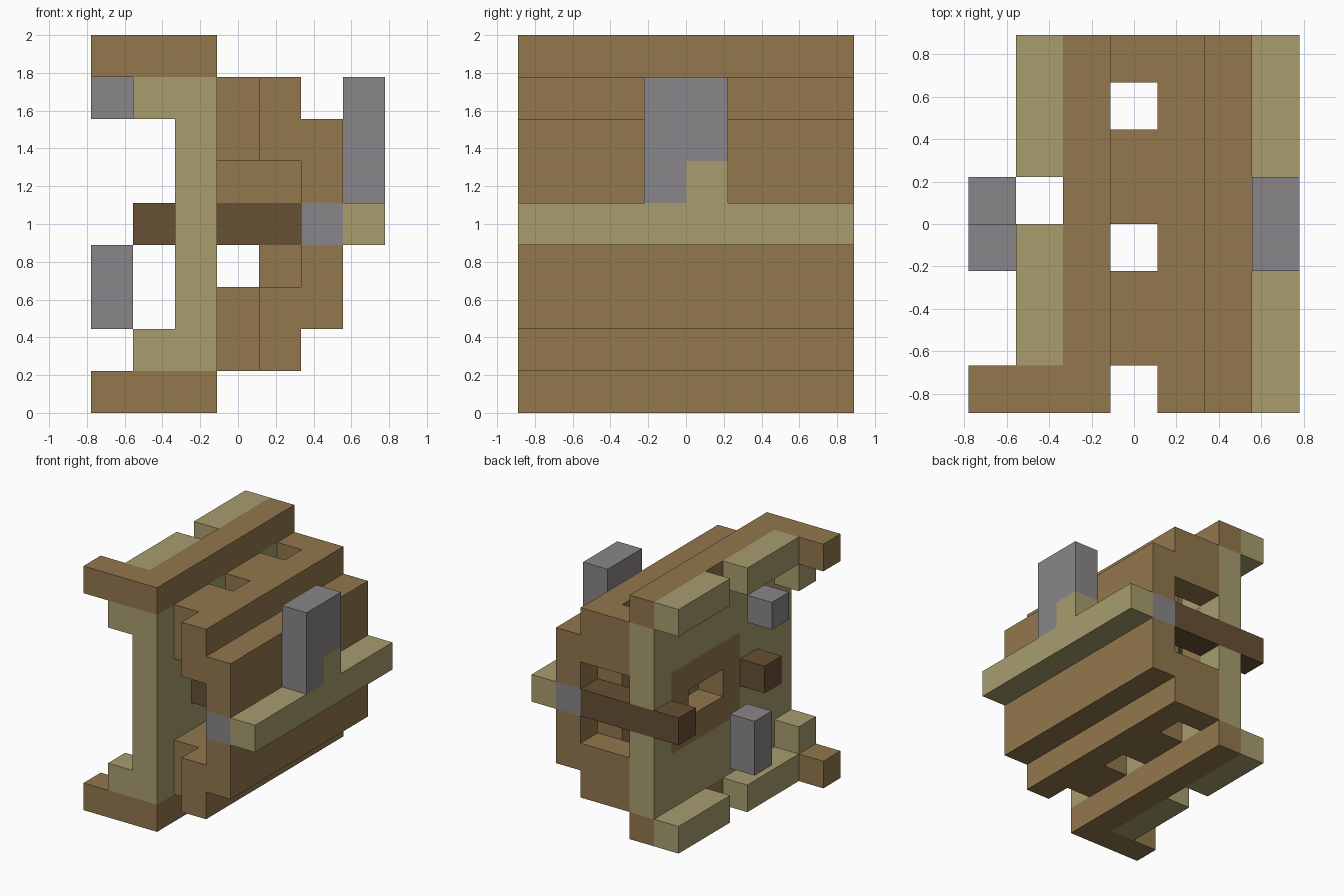
import bpy, bmesh
from mathutils import Vector, Matrix

default = bpy.data.objects.get("Cube")
if default:
    bpy.data.objects.remove(default, do_unlink=True)

# The model sits on a grid of cells: 7 wide, 8 deep, 9 tall
WIDE, DEEP, TALL = 7, 8, 9
CELL = 2 / TALL


def linear(value):
    value /= 255
    return value / 12.92 if value < 0.04 else ((value + 0.055) / 1.055) ** 2.4


def make_material(name, *rgb):
    colour = [linear(c) for c in rgb] + [1]
    mat = bpy.data.materials.new(name)
    mat.use_nodes = True
    mat.diffuse_color = colour
    mat.node_tree.nodes["Principled BSDF"].inputs["Base Color"].default_value = colour
    return mat


brown = make_material("brown wood", 146, 119, 77)
tan = make_material("pale tan wood", 168, 157, 110)
dark = make_material("dark brown wood", 103, 80, 52)
grey = make_material("grey metal", 137, 134, 136)


def add_block(bm, x, y, z):
    """Add a block spanning the cell ranges x, y and z."""
    low, high = (Vector(corner) for corner in zip(x, y, z))
    centre = (low + high) / 2 - Vector((WIDE / 2, DEEP / 2, 0))
    scale = Matrix.Diagonal((high - low) * CELL).to_4x4()
    bmesh.ops.create_cube(bm, size=1, matrix=Matrix.Translation(centre * CELL) @ scale)


def part(name, mat, x, depths, *heights, mirror=False):
    """Make one object from blocks at every depth and height range.
    mirror repeats each block about the middle height."""
    bm = bmesh.new()
    spans = list(heights)
    if mirror:
        spans += [(TALL - top, TALL - bottom) for bottom, top in heights]
    for y in depths:
        for z in spans:
            add_block(bm, x, y, z)
    mesh = bpy.data.meshes.new(name)
    bm.to_mesh(mesh)
    bm.free()
    mesh.materials.append(mat)
    obj = bpy.data.objects.new(name, mesh)
    bpy.context.scene.collection.objects.link(obj)
    return obj


# Range shorthands
whole = [(0, DEEP)]
front = [(0, 1)]
back = [(7, 8)]
rod_row = [(2, 3)]
middle = (4, 5)
panel_x = (2, 3)
slat_x = (3, 4)
core_x = (4, 5)
outer_x = (5, 6)
rail_x = (6, 7)
flange_x = (1, 2)
tip_x = (0, 1)

# Upright panel with a brown square surround and an opening
part("panel_ends", tan, panel_x, whole, (1, 3), mirror=True)
part("panel_front", tan, panel_x, [(0, 2)], (3, 6))
part("panel_sides", tan, panel_x, rod_row + back, (3, 4), mirror=True)
part("surround_bars", brown, panel_x, [(3, 7)], (3, 4), mirror=True)
part("surround_posts", brown, panel_x, [(3, 4), (6, 7)], middle)

# Top and bottom rails with their flanges and corner arms
part("end_rails", brown, panel_x, whole, (0, 1), mirror=True)
part("corner_arms", brown, (0, 2), front, (0, 1), mirror=True)
part("flanges", tan, flange_x, [(1, 4), (5, 8)], (0, 1), mirror=True)
part("arm_brackets", tan, flange_x, front, (1, 2), mirror=True)

# Dark rods passing through the panel
part("rods", dark, (1, 5), rod_row + back, middle)

# Slatted body
part("slats", brown, slat_x, [(1, 3), (4, 6), (7, 8)], (1, 3), mirror=True)
part("inner_slats", brown, slat_x, [(2, 3), (4, 6)], (5, 6))
part("body_ends", brown, core_x, whole, (1, 3), mirror=True)
part("core_sides", brown, core_x, [(2, 7)], (3, 4), mirror=True)
part("core_centre", brown, core_x, [(3, 7)], middle)
part("outer_body", brown, outer_x, whole, (2, 4), mirror=True)
part("outer_body_middle", brown, outer_x, [(1, 7)], middle)
part("end_plugs", grey, outer_x, front + back, middle)

# Side rail with a standing post
part("side_rail", tan, rail_x, whole, middle)
part("post_foot", tan, rail_x, [(4, 5)], (5, 6))
part("post_front_base", grey, rail_x, [(3, 4)], (5, 6))
part("post", grey, rail_x, [(3, 5)], (6, 8))

# Loose metal pieces beside the panel
part("upper_metal_block", grey, tip_x, [(3, 4)], (7, 8))
part("lower_metal_block", grey, tip_x, [(4, 5)], (2, 4))
